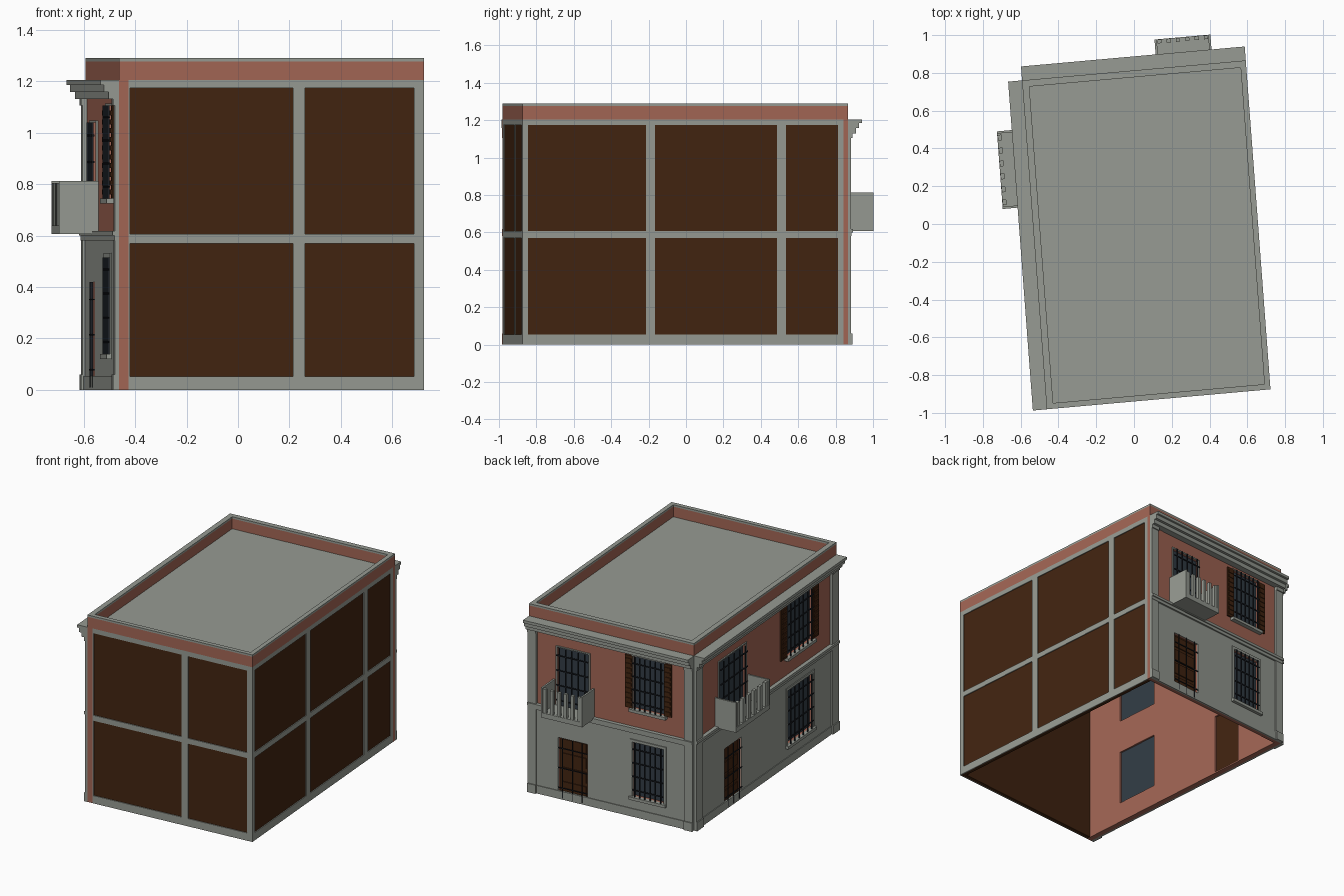
import bpy, bmesh, math

if "Cube" in bpy.data.objects:
    bpy.data.objects.remove(bpy.data.objects["Cube"])

def lin(r, g, b):
    return tuple((c / 255 / 12.92) if c < 11 else ((c / 255 + .055) / 1.055) ** 2.4 for c in (r, g, b)) + (1,)

def material(name, rgb):
    m = bpy.data.materials.new(name)
    m.diffuse_color = lin(*rgb)
    m.use_nodes = True
    m.node_tree.nodes["Principled BSDF"].inputs["Base Color"].default_value = m.diffuse_color
    return m

GRAY = material("gray_stucco", (151, 155, 147))
BRICK = material("brick_red", (163, 102, 85))
BROWN = material("dark_brown", (66, 36, 16))
GLASS = material("dark_glass", (50, 60, 69))
IRON = material("black_iron", (29, 33, 39))

# Plan limits in the slightly skewed building axes u (across) and v (deep)
U0, U1, V0, V1 = -.534, .655, -.936, .81
AU, AV = math.radians(5.1), math.radians(4.3)

# Each side maps (along, outward) to plan u, v
PLAN = lambda s, d: (s, d)
BACK = lambda s, d: (s, V1 + d)
LEFT = lambda s, d: (U0 - d, s)
FRONT = lambda s, d: (s, V0 - d)
RIGHT = lambda s, d: (U1 + d, s)

def make(name, mat, side, boxes):
    """One object out of boxes (s0, s1, d0, d1, z0, z1) on a side."""
    bm = bmesh.new()
    for s0, s1, d0, d1, z0, z1 in boxes:
        res = bmesh.ops.create_cube(bm, size=1)
        for p in res["verts"]:
            s = s0 if p.co.x < 0 else s1
            d = d0 if p.co.y < 0 else d1
            z = z0 if p.co.z < 0 else z1
            u, v = side(s, d)
            p.co = (u * math.cos(AU) - v * math.sin(AV), u * math.sin(AU) + v * math.cos(AV), z)
    bmesh.ops.recalc_face_normals(bm, faces=bm.faces[:])
    me = bpy.data.meshes.new(name)
    bm.to_mesh(me)
    bm.free()
    me.materials.append(mat)
    ob = bpy.data.objects.new(name, me)
    bpy.context.collection.objects.link(ob)
    return ob

def cut(ob, cutter):
    mod = ob.modifiers.new("openings", 'BOOLEAN')
    mod.object, mod.operation, mod.solver = cutter, 'DIFFERENCE', 'EXACT'

def border(s0, s1, z0, z1, w, d0, d1):
    return [(s0 - w, s0, d0, d1, z0 - w, z1 + w), (s1, s1 + w, d0, d1, z0 - w, z1 + w),
            (s0, s1, d0, d1, z1, z1 + w), (s0, s1, d0, d1, z0 - w, z0)]

def grille(s0, s1, z0, z1, nv, nh, d=.014, t=.007):
    out = []
    for i in range(nv):
        s = s0 + (s1 - s0) * (i + .5) / nv
        out.append((s - t / 2, s + t / 2, d, d + t, z0, z1))
    for i in range(nh):
        z = z0 + (z1 - z0) * (i + .5) / nh
        out.append((s0, s1, d - .002, d + t - .002, z - t / 2, z + t / 2))
    return out

def span(c, w):
    return c - w / 2, c + w / 2

def facade(tag, side, s0, s1, wall, thick, door, win, door_w, up_w, win_w, shut_w, bal, pil):
    low_door = (*span(door, door_w), .01, .42)
    up_door = (*span(door, up_w), .63, 1.04)
    low_win = (*span(win, win_w), .14, .515)
    up_win = (*span(win, win_w), .745, 1.105)
    holes = [low_door, up_door, low_win, up_win]

    # Brick wall and lower stucco layer with cut openings
    cutter = make(tag + "_opening_cutter", BRICK, side, [(a, b, -.1, .05, c, d) for a, b, c, d in holes])
    cutter.hide_render = True
    cutter.hide_viewport = True
    cutter.display_type = 'WIRE'
    cut(make(tag + "_brick_wall", BRICK, side, [(*wall, -thick, 0, 0, 1.205)]), cutter)
    cut(make(tag + "_lower_stucco", GRAY, side, [(s0, s1, 0, .008, 0, .59)]), cutter)

    # Glass panes and wooden doors
    make(tag + "_glass", GLASS, side, [(a, b, -.024, -.016, c, d) for a, b, c, d in holes[1:]])
    a, b, c, d = low_door
    make(tag + "_door", BROWN, side, [(a, b, -.024, -.014, c, d)] +
         [(a + .02, b - .02, -.014, -.008, c + .03 + i * .098, c + .105 + i * .098) for i in range(4)])

    # Iron grilles
    make(tag + "_window_grilles", IRON, side,
         grille(*low_win, 6, 4) + grille(*up_win, 6, 4) + grille(*up_door, 5, 4))
    make(tag + "_door_grille", IRON, side, grille(*low_door, 3, 3, .01, .005))

    # Window surrounds and sills
    trims, e = [], .02
    trims += border(*low_win, .018, 0, .014)
    trims += border(*up_win, .008, 0, .008) + border(*up_door, .008, 0, .008)
    for w in (low_win, up_win):
        trims.append((w[0] - e, w[1] + e, 0, .028, w[2] - .02, w[2]))
    make(tag + "_window_trim", GRAY, side, trims)

    # Open shutters with slats
    sh = []
    for x in (up_win[0] - shut_w, up_win[1]):
        sh.append((x, x + shut_w, 0, .01, .745, 1.105))
        sh += [(x + .008, x + shut_w - .008, .01, .015, .76 + i * .034, .78 + i * .034) for i in range(10)]
    make(tag + "_shutters", BROWN, side, sh)

    # Pilasters with plinths and capitals
    pl = []
    for a, b in ((s0, s0 + pil), (s1 - pil, s1)):
        pl += [(a, b, 0, .017, 0, 1.135), (a, b, 0, .024, 0, .06), (a, b, 0, .024, 1.105, 1.135)]
    make(tag + "_pilasters", GRAY, side, pl)

    # Base course, string course and stepped cornice
    make(tag + "_base_course", GRAY, side, [(s0, a, .0, .013, 0, .055), (b, s1, .0, .013, 0, .055)])
    make(tag + "_string_course", GRAY, side, [(s0, s1, 0, .019, .58, .6), (s0, s1, 0, .026, .6, .618)])
    make(tag + "_cornice", GRAY, side, [(s0, s1, 0, .042, 1.13, 1.158), (s0, s1, 0, .06, 1.158, 1.186),
                                        (s0, s1, 0, .074, 1.186, 1.205)])

    # Balcony: slab, solid ends, row of pickets
    p, q = span(*bal)
    D, n = .153, 6
    parts = [(p, q, 0, D, .607, .64), (p, p + .012, 0, D, .607, .813), (q - .012, q, 0, D, .607, .813)]
    pitch = (q - p) / n
    parts += [(p + (i + .28) * pitch, p + (i + .72) * pitch, D - .022, D - .002, .64, .805) for i in range(n)]
    make(tag + "_balcony", GRAY, side, parts)

facade("left", LEFT, V0, V1, (V0, V1), .036, .345, -.475, .21, .33, .31, .075, (.347, .412), .08)
facade("back", BACK, U0, U1, (U0 + .036, U1), .025, .335, -.21, .21, .23, .225, .055, (.33, .297), .06)

# Party walls: brown infill behind a gray frame
def party_wall(tag, side, a, b, panel, bays):
    make(tag + "_infill", BROWN, side, [(*panel, -.03, -.006, 0, 1.205)])
    edges = [a] + [x for bay in bays for x in bay] + [b]
    posts = [(edges[i], edges[i + 1], -.008, 0, 0, 1.205) for i in range(0, len(edges), 2)]
    beams = [(a, b, -.008, 0, z0, z1) for z0, z1 in ((0, .053), (.57, .607), (1.173, 1.205))]
    make(tag + "_frame", GRAY, side, posts + beams)

party_wall("front", FRONT, U0 + .036, U1, (U0 + .036, U1 - .006), ((-.491, .145), (.191, .617)))
party_wall("right", RIGHT, V0, .786, (V0 + .006, .786), ((-.906, -.273), (-.225, .43), (.478, .757)))

# Roof, brick parapet and its coping
make("roof", GRAY, PLAN, [(U0 + .03, U1 - .025, V0 + .025, V1 - .022, 1.185, 1.207)])

def ring(z0, z1):
    return [(U0, U0 + .036, V0, V1, z0, z1), (U1 - .03, U1, V0, V1, z0, z1),
            (U0 + .036, U1 - .03, V0, V0 + .03, z0, z1), (U0 + .036, U1 - .03, V1 - .036, V1, z0, z1)]

make("parapet", BRICK, PLAN, ring(1.205, 1.277))
make("parapet_coping", GRAY, PLAN, ring(1.277, 1.29))
